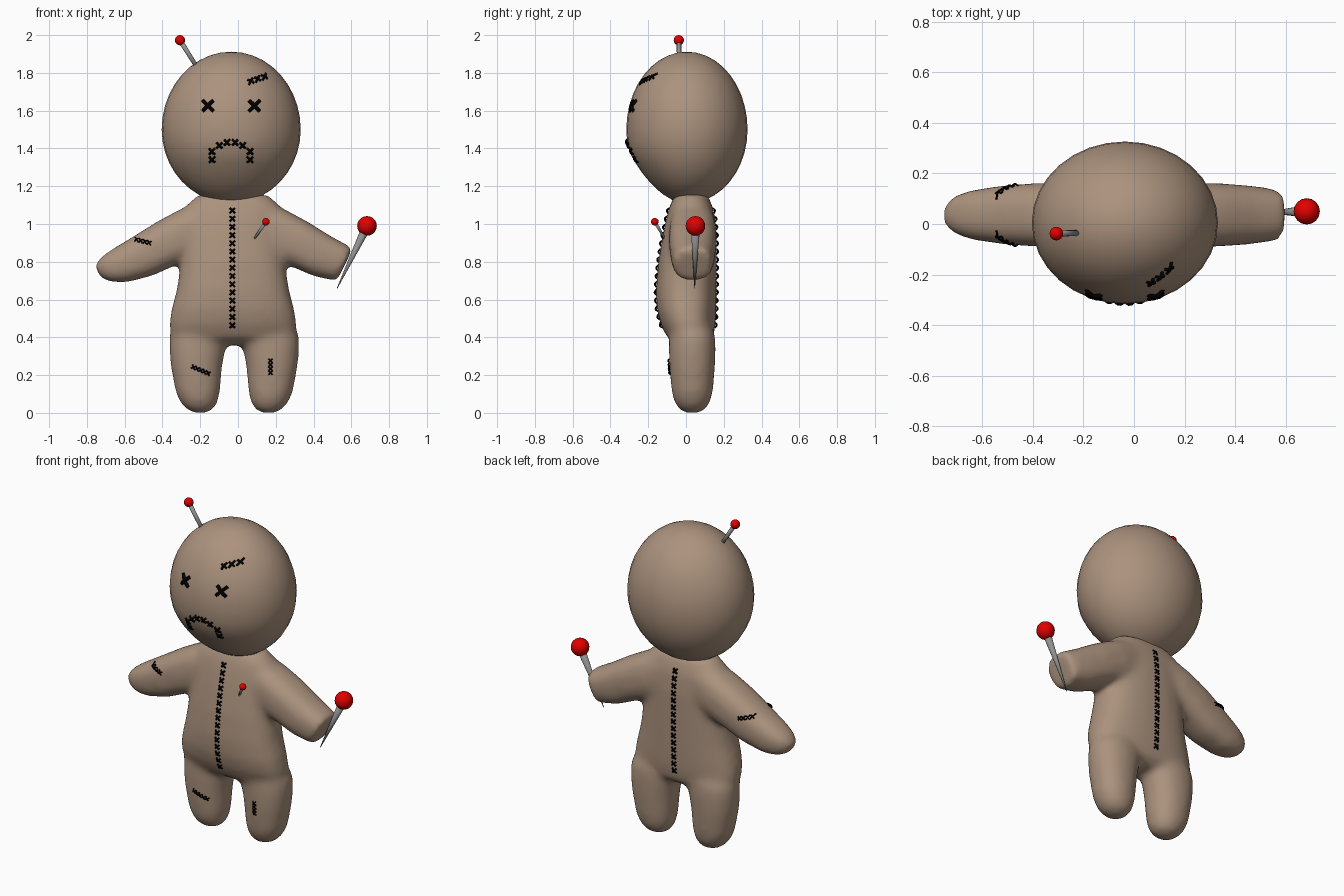
import bpy, bmesh, math
from mathutils import Vector
from mathutils.bvhtree import BVHTree

if "Cube" in bpy.data.objects:
    bpy.data.objects.remove(bpy.data.objects["Cube"])


def material(name, rgb):
    m = bpy.data.materials.new(name)
    m.diffuse_color = (*rgb, 1)
    m.use_nodes = True
    m.node_tree.nodes["Principled BSDF"].inputs["Base Color"].default_value = m.diffuse_color
    return m


CLOTH = material("tan cloth", (0.41, 0.29, 0.208))
THREAD = material("black thread", (0, 0, 0))
RED = material("red pin head", (0.75, 0, 0))
STEEL = material("grey steel", (0.28, 0.28, 0.28))


def make_object(name, bm, mat):
    bmesh.ops.recalc_face_normals(bm, faces=bm.faces)
    me = bpy.data.meshes.new(name)
    bm.to_mesh(me)
    bm.free()
    me.materials.append(mat)
    me.shade_smooth()
    ob = bpy.data.objects.new(name, me)
    bpy.context.collection.objects.link(ob)
    return ob


def loft(bm, rings, n=24, power=2.0):
    """Closed tube through superellipse rings of (centre, axis u, axis v)."""
    def bow(t):
        return math.copysign(abs(t) ** (2 / power), t)
    angles = [2 * math.pi * i / n for i in range(n)]
    loops = [[bm.verts.new(c + u * bow(math.cos(a)) + v * bow(math.sin(a))) for a in angles]
             for c, u, v in rings]
    for a, b in zip(loops, loops[1:]):
        for i in range(n):
            j = (i + 1) % n
            bm.faces.new((a[i], a[j], b[j], b[i]))
    bm.faces.new(loops[0][::-1])
    bm.faces.new(loops[-1])


# Body: torso, legs and arms lofted, then fused and softened
bm = bmesh.new()
torso = [(0.36, 0.25, -0.04, 0.10), (0.40, 0.33, -0.1, 0.145), (0.47, 0.338, -0.135, 0.157),
         (0.55, 0.325, -0.155, 0.16), (0.65, 0.298, -0.16, 0.162), (0.8, 0.275, -0.147, 0.163),
         (0.95, 0.265, -0.122, 0.162), (1.05, 0.26, -0.1, 0.152), (1.1, 0.245, -0.085, 0.138),
         (1.155, 0.185, -0.06, 0.115)]
loft(bm, [(Vector((-0.027, (f + b) / 2, z)), Vector((w, 0, 0)), Vector((0, (b - f) / 2, 0)))
          for z, w, f, b in torso], 32, 2.5)

leg = [(0.0, 0.18, 0.035, 0.04), (0.02, 0.182, 0.075, 0.072), (0.055, 0.187, 0.1, 0.095),
       (0.11, 0.193, 0.118, 0.11), (0.25, 0.2, 0.137, 0.122), (0.34, 0.195, 0.15, 0.125),
       (0.41, 0.188, 0.156, 0.122), (0.5, 0.17, 0.12, 0.09), (0.6, 0.15, 0.06, 0.05)]
for s in (-1, 1):
    loft(bm, [(Vector((-0.02 + s * x, 0.033, z)), Vector((rx, 0, 0)), Vector((0, ry, 0)))
              for z, x, rx, ry in leg], 24, 2.15)

arm = [(0.07, 1.02, 0.13, 0.11), (0.22, 0.957, 0.134, 0.126), (0.343, 0.9, 0.126, 0.127),
       (0.474, 0.83, 0.116, 0.118)]
hands = {-1: [(0.6, 0.777, 0.096, 0.1), (0.667, 0.757, 0.073, 0.08), (0.712, 0.745, 0.038, 0.045)],
         1: [(0.55, 0.802, 0.105, 0.108), (0.596, 0.785, 0.098, 0.102)]}
for s in (-1, 1):
    loft(bm, [(Vector((-0.03 + s * x, 0.036, z)), Vector((s * 0.44, 0, 0.9)) * r, Vector((0, ry, 0)))
              for x, z, r, ry in arm + hands[s]], 24, 2.6)
body = make_object("body", bm, CLOTH)
fuse = body.modifiers.new("fuse", 'REMESH')
fuse.mode = 'VOXEL'
fuse.voxel_size = 0.016
fuse.use_smooth_shade = True
soften = body.modifiers.new("soften", 'SMOOTH')
soften.factor = 0.5
soften.iterations = 20
deps = bpy.context.evaluated_depsgraph_get()
fused = bpy.data.meshes.new_from_object(body.evaluated_get(deps))
body.modifiers.clear()
body.data = fused
fused.materials.clear()
fused.materials.append(CLOTH)
fused.shade_smooth()

# Head: one egg-shaped ball with the chin tucked in
bm = bmesh.new()
bmesh.ops.create_uvsphere(bm, u_segments=32, v_segments=20, radius=1)
for v in bm.verts:
    x, y, z = v.co
    tuck = 1 - 0.3 * max(0, -z - 0.3) if y < 0 else 1
    v.co = Vector((-0.036 + 0.368 * x, 0.005 + 0.321 * y * tuck, 1.5 + (0.412 if z > 0 else 0.39) * z))
head = make_object("head", bm, CLOTH)


def tree_of(ob):
    me = ob.data
    return BVHTree.FromPolygons([v.co for v in me.vertices], [p.vertices[:] for p in me.polygons])


BODY, HEAD = tree_of(body), tree_of(head)


def stitches(name, tree, spots, half, radius, side=-1, turn=0.0):
    """Cross stitches laid on the surface; side -1 is the front, 1 the back."""
    bm = bmesh.new()
    for x, z in spots:
        for ang in (math.pi / 4 + turn, -math.pi / 4 + turn):
            pts = []
            for t in (-1, -0.5, 0, 0.5, 1):
                o = Vector((x + half * t * math.cos(ang), side * 2, z + half * t * math.sin(ang)))
                hit, nor, _, _ = tree.ray_cast(o, Vector((0, -side, 0)))
                if hit:
                    if nor.y * side < 0:
                        nor = -nor
                    pts.append((hit + nor * 0.008 * (1 - t * t), nor))
            if len(pts) < 3:
                continue
            d = (pts[-1][0] - pts[0][0]).normalized()
            loft(bm, [(p, n * radius, d.cross(n).normalized() * radius) for p, n in pts], 6)
    return make_object(name, bm, THREAD)


def row(a, b, n):
    return [(a[0] + (b[0] - a[0]) * i / (n - 1), a[1] + (b[1] - a[1]) * i / (n - 1)) for i in range(n)]


# Seams and scars on the body
seam = row((-0.03, 1.07), (-0.03, 0.465), 15)
scar = row((-0.535, 0.915), (-0.47, 0.9), 4)
for side, word in ((-1, "front"), (1, "back")):
    stitches(word + "_seam", BODY, seam, 0.019, 0.0055, side)
    stitches(word + "_arm_scar", BODY, scar, 0.015, 0.004, side, -0.2)
stitches("left_leg_scar", BODY, row((-0.235, 0.242), (-0.16, 0.21), 5), 0.015, 0.004, turn=-0.4)
stitches("right_leg_scar", BODY, row((0.172, 0.276), (0.172, 0.213), 4), 0.015, 0.004)

# Face
stitches("eyes", HEAD, [(-0.158, 1.625), (0.085, 1.625)], 0.04, 0.0105)
mouth = [(0.1, 1.342), (0.1, 1.385), (0.061, 1.416), (0.021, 1.432)]
stitches("mouth", HEAD, [(-0.037 + s * x, z) for s in (-1, 1) for x, z in mouth], 0.022, 0.0065)
stitches("forehead_scar", HEAD, row((0.067, 1.754), (0.138, 1.778), 3), 0.02, 0.0065, turn=0.3)


def pin(name, ball, tip, r, blunt):
    """Round-headed pin with a tapering shaft; blunt is the end width."""
    ball, tip = Vector(ball), Vector(tip)
    bm = bmesh.new()
    bmesh.ops.create_uvsphere(bm, u_segments=16, v_segments=10, radius=r)
    bmesh.ops.translate(bm, verts=bm.verts, vec=ball)
    make_object(name + "_ball", bm, RED)
    d = (tip - ball).normalized()
    u = d.cross(Vector((0, 1, 0))).normalized()
    v = d.cross(u)
    bm = bmesh.new()
    loft(bm, [(ball, u * r * 0.48, v * r * 0.48), (tip, u * r * blunt, v * r * blunt)], 12)
    make_object(name + "_shaft", bm, STEEL)


# Pins
pin("head_pin", (-0.307, -0.038, 1.973), (-0.206, -0.035, 1.812), 0.027, 0.4)
pin("chest_pin", (0.148, -0.165, 1.012), (0.078, -0.105, 0.91), 0.02, 0.25)
pin("hand_pin", (0.683, 0.05, 0.99), (0.525, 0.046, 0.66), 0.052, 0.03)
